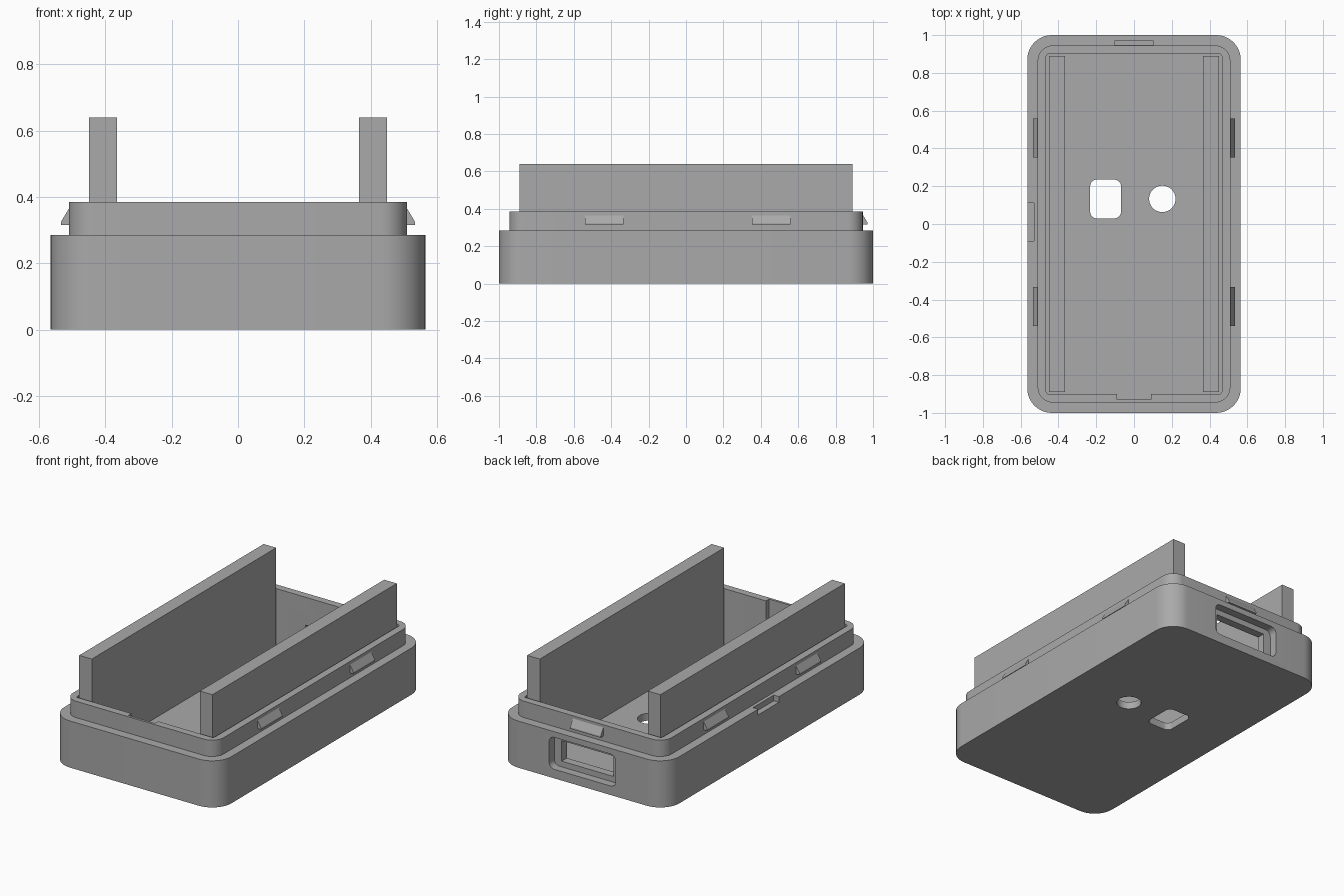
import bpy
import bmesh
from math import cos, sin, pi, radians
from mathutils import Matrix, Vector

if "Cube" in bpy.data.objects:
    bpy.data.objects.remove(bpy.data.objects["Cube"])

grey = bpy.data.materials.new("plain grey")
grey.use_nodes = True
COLOUR = (0.4, 0.4, 0.4, 1)
grey.diffuse_color = COLOUR
grey.node_tree.nodes["Principled BSDF"].inputs["Base Color"].default_value = COLOUR


def prism(name, outline, low, high, matrix=Matrix()):
    """Extrude a flat outline from low to high, then place it."""
    bm = bmesh.new()
    face = bm.faces.new([bm.verts.new((x, y, low)) for x, y in outline])
    moved = bmesh.ops.extrude_face_region(bm, geom=[face])["geom"]
    verts = [v for v in moved if isinstance(v, bmesh.types.BMVert)]
    bmesh.ops.translate(bm, verts=verts, vec=(0, 0, high - low))
    bm.transform(matrix)
    bmesh.ops.recalc_face_normals(bm, faces=bm.faces)
    mesh = bpy.data.meshes.new(name)
    bm.to_mesh(mesh)
    bm.free()
    mesh.materials.append(grey)
    obj = bpy.data.objects.new(name, mesh)
    bpy.context.collection.objects.link(obj)
    return obj


def rounded(x0, x1, y0, y1, r=0, steps=10):
    """Rectangle outline with rounded corners."""
    if r == 0:
        return [(x0, y0), (x1, y0), (x1, y1), (x0, y1)]
    centres = [(x1 - r, y1 - r), (x0 + r, y1 - r), (x0 + r, y0 + r), (x1 - r, y0 + r)]
    return [(cx + r * cos(a), cy + r * sin(a))
            for q, (cx, cy) in enumerate(centres)
            for a in [(q + i / steps) * pi / 2 for i in range(steps + 1)]]


def combine(target, tool, operation):
    """Apply a boolean and remove the tool."""
    tool.hide_render = True
    mod = target.modifiers.new("cut", "BOOLEAN")
    mod.object, mod.operation, mod.solver = tool, operation, "EXACT"
    bpy.context.view_layer.objects.active = target
    bpy.ops.object.modifier_apply(modifier=mod.name)
    bpy.data.objects.remove(tool)


# Case body with stepped lip
FLOOR, STEP, TOP = 0.045, 0.285, 0.385
case = prism("case", rounded(-0.565, 0.565, -1, 1, 0.13), 0, STEP)
lip = prism("lip", rounded(-0.51, 0.51, -0.945, 0.945, 0.08), 0.1, TOP)
combine(case, lip, "UNION")

# Vertical cuts: cavity, front notch, side pry slot, two floor holes
hole = [(0.15 + 0.07 * cos(i * pi / 20), 0.133 + 0.07 * sin(i * pi / 20)) for i in range(40)]
for outline, low, high in (
        (rounded(-0.465, 0.465, -0.9, 0.9, 0.012, 4), FLOOR, 0.6),
        (rounded(-0.09, 0.09, -0.93, -0.85), FLOOR, 0.6),
        (rounded(-0.7, -0.53, -0.09, 0.11), 0.25, STEP + 0.0),
        (rounded(-0.232, -0.069, 0.03, 0.235, 0.035), -0.1, 0.1),
        (hole, -0.1, 0.1)):
    combine(case, prism("cutter", outline, low, high), "DIFFERENCE")

# Port in the back wall: wide recess, then a smaller opening
upright = Matrix.Rotation(radians(90), 4, "X")      # local z becomes -y
for outline, y_in, y_out in (
        (rounded(-0.225, 0.225, 0.055, 0.25, 0.035), 0.95, 1.1),
        (rounded(-0.175, 0.175, 0.09, 0.215), 0.85, 1.1)):
    combine(case, prism("cutter", outline, -y_out, -y_in, upright), "DIFFERENCE")

bpy.ops.object.select_all(action="DESELECT")
case.select_set(True)
bpy.context.view_layer.objects.active = case
bpy.ops.object.shade_smooth_by_angle(angle=radians(30))

# Tall rails along both long sides
for side, name in ((1, "left_rail"), (-1, "right_rail")):
    x0, x1 = sorted((side * 0.365, side * 0.45))
    prism(name, rounded(x0, x1, -0.89, 0.89), FLOOR - 0.01, 0.64)


# Snap wedges around the lip; profile is (outward, height)
wedge = [(-0.01, 0.315), (0.026, 0.315), (0.026, 0.325), (0.0, 0.368), (-0.01, 0.368)]


def clip(name, origin, angle):
    place = (Matrix.Translation(Vector(origin))
             @ Matrix.Rotation(radians(angle), 4, "Z") @ upright)
    prism(name, wedge, -0.103, 0.103, place)


for y, label in ((0.455, "back"), (-0.437, "front")):
    clip("left_" + label + "_clip", (0.508, y, 0), 0)
    clip("right_" + label + "_clip", (-0.508, y, 0), 180)
clip("back_clip", (0, 0.945, 0), 90)
